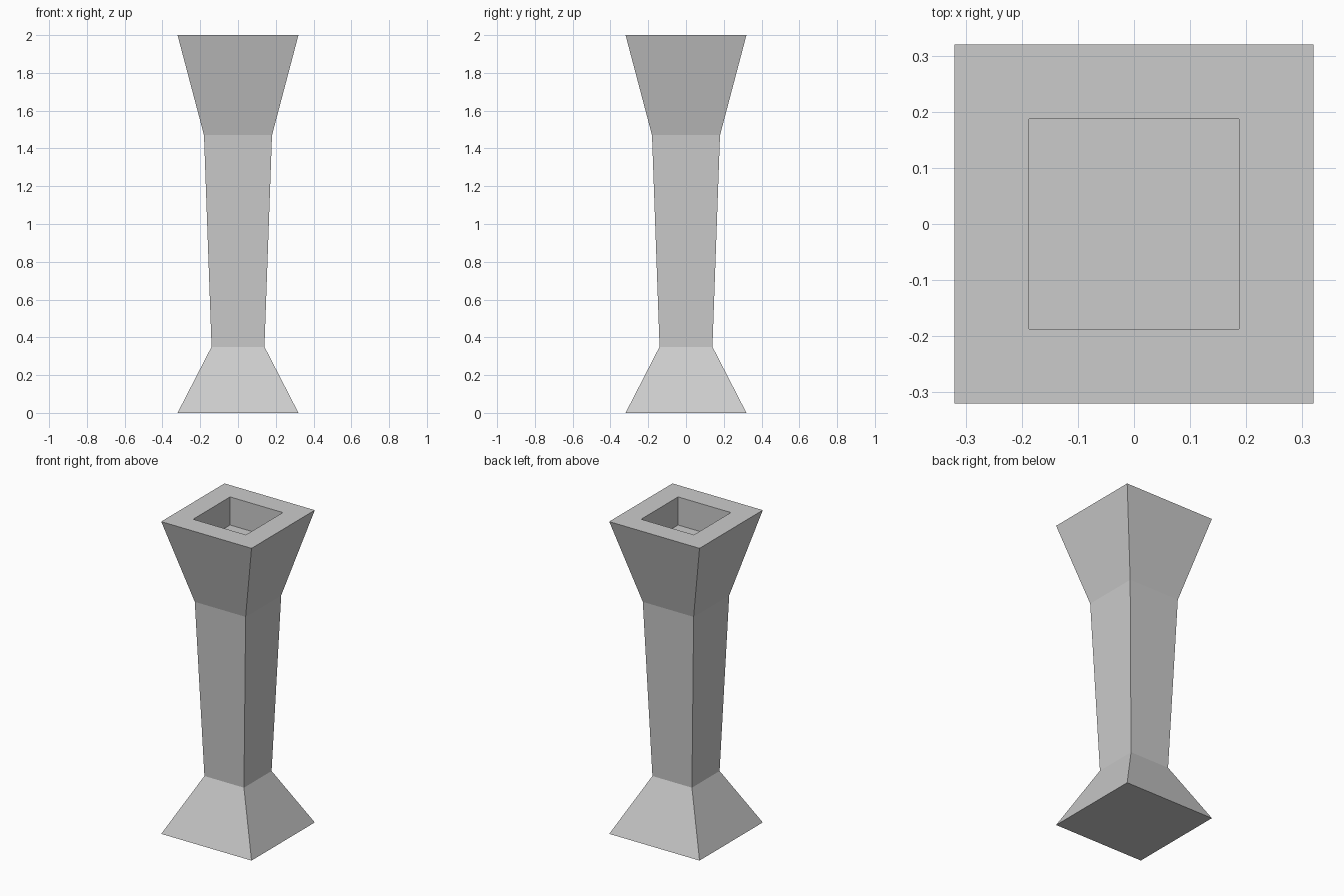
import bpy
import bmesh

cube = bpy.data.objects.get("Cube")
if cube:
    bpy.data.objects.remove(cube, do_unlink=True)

# Single stone colour
stone = bpy.data.materials.new("light_grey_stone")
stone.use_nodes = True
colour = (0.6, 0.6, 0.6, 1)
stone.diffuse_color = colour
stone.node_tree.nodes["Principled BSDF"].inputs["Base Color"].default_value = colour

# Square rings from the base up, over the rim and down into the recess
profile = [(0.32, 0), (0.14, 0.35), (0.18, 1.47), (0.32, 2), (0.187, 2), (0.187, 1.82)]
corners = [(-1, -1), (1, -1), (1, 1), (-1, 1)]

bm = bmesh.new()
rings = [[bm.verts.new((x * r, y * r, z)) for x, y in corners] for r, z in profile]

# Base and recess floor
bm.faces.new(rings[0][::-1])
bm.faces.new(rings[-1])

# Flared foot, tapered shaft, flared head, rim and recess walls
for low, high in zip(rings, rings[1:]):
    for i in range(4):
        j = (i + 1) % 4
        bm.faces.new((low[i], low[j], high[j], high[i]))

bmesh.ops.recalc_face_normals(bm, faces=bm.faces)
mesh = bpy.data.meshes.new("square_pedestal")
bm.to_mesh(mesh)
bm.free()
mesh.materials.append(stone)
bpy.context.collection.objects.link(bpy.data.objects.new("square_pedestal", mesh))
